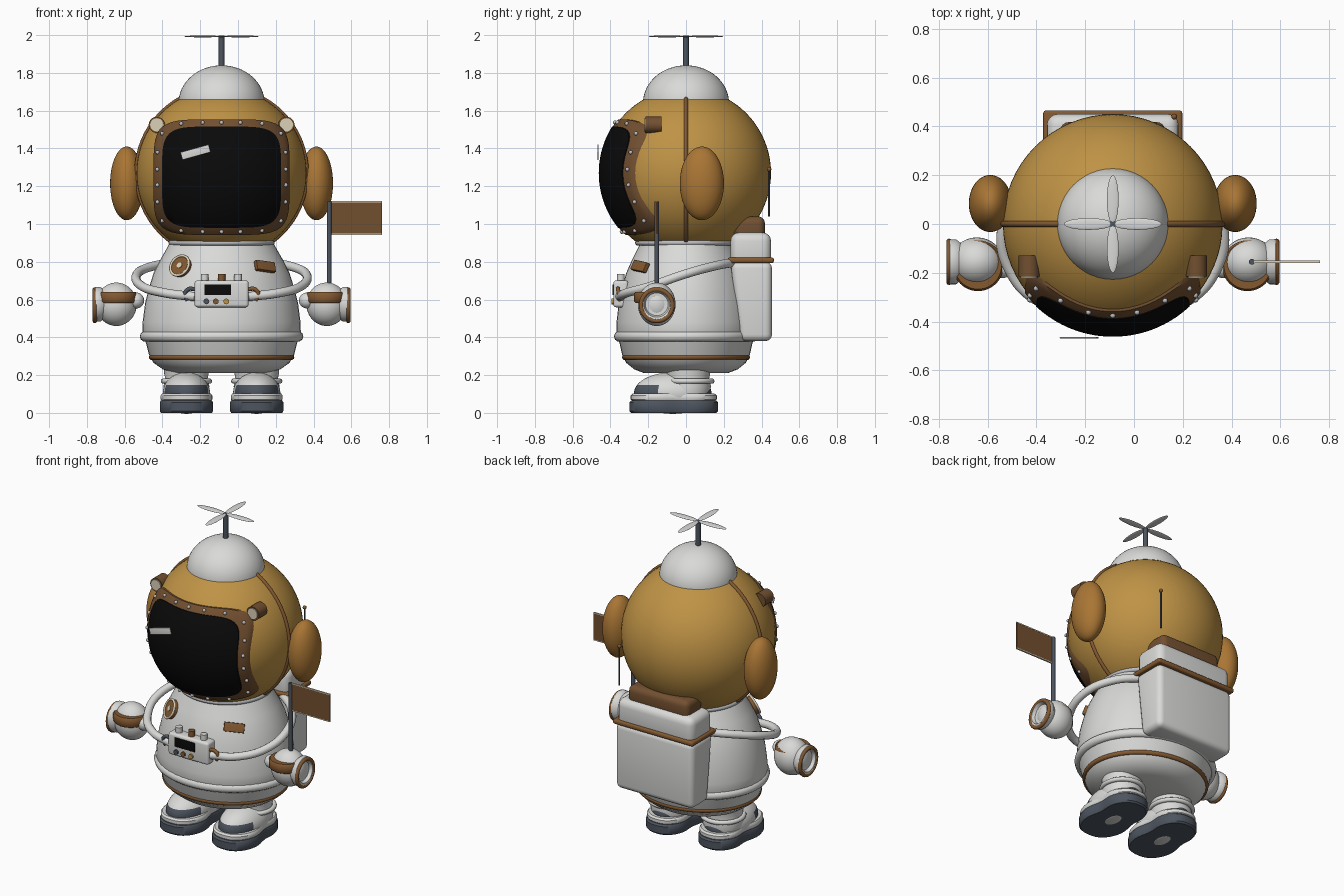
import bpy, bmesh, math
from math import sin, cos, pi, sqrt, exp
from mathutils import Matrix, Euler, Vector

if "Cube" in bpy.data.objects:
    bpy.data.objects.remove(bpy.data.objects["Cube"])

CX = -0.087                      # the body stands left of centre; the flag balances it
HELMET = Vector((0, 0, 1.27))


def material(name, r, g, b):
    m = bpy.data.materials.new(name)
    m.use_nodes = True
    m.diffuse_color = (r, g, b, 1)
    m.node_tree.nodes["Principled BSDF"].inputs["Base Color"].default_value = (r, g, b, 1)
    return m


white = material("suit white", .70, .70, .69)
gold = material("helmet gold", .52, .29, .06)
amber = material("ear amber", .40, .18, .035)
brown = material("leather brown", .17, .08, .03)
trim = material("trim brown", .23, .10, .03)
slate = material("slate", .075, .09, .115)
cream = material("cream", .72, .64, .48)
black = material("visor black", .003, .003, .003)
silver = material("rivet silver", .50, .51, .53)


def finish(name, bm, mat, loc=(0, 0, 0), rot=(0, 0, 0), scale=(1, 1, 1)):
    """Place a bmesh relative to the body axis and shade it."""
    m = Matrix.LocRotScale(Vector(loc) + Vector((CX, 0, 0)), Euler(rot), Vector(scale))
    bmesh.ops.remove_doubles(bm, verts=bm.verts, dist=1e-5)
    bmesh.ops.transform(bm, matrix=m, verts=bm.verts)
    bmesh.ops.recalc_face_normals(bm, faces=bm.faces)
    me = bpy.data.meshes.new(name)
    bm.to_mesh(me)
    bm.free()
    ob = bpy.data.objects.new(name, me)
    bpy.context.collection.objects.link(ob)
    me.materials.append(mat)
    smooth(ob)
    return ob


def smooth(ob):
    bpy.ops.object.select_all(action='DESELECT')
    ob.select_set(True)
    bpy.context.view_layer.objects.active = ob
    bpy.ops.object.shade_smooth_by_angle(angle=math.radians(40))


def skin(bm, rings, wrap=False):
    """Bridge equal closed rings of points with quads."""
    rows = [[bm.verts.new(p) for p in r] for r in rings]
    pairs = list(zip(rows, rows[1:])) + ([(rows[-1], rows[0])] if wrap else [])
    for a, b in pairs:
        for i in range(len(a)):
            j = (i + 1) % len(a)
            bm.faces.new((a[i], a[j], b[j], b[i]))
    return rows


def lathe(name, profile, mat, loc=(0, 0, 0), rot=(0, 0, 0), scale=(1, 1, 1), wrap=False, n=48):
    bm = bmesh.new()
    skin(bm, [[(r * cos(2 * pi * i / n), r * sin(2 * pi * i / n), z) for i in range(n)]
              for r, z in profile], wrap)
    bmesh.ops.dissolve_degenerate(bm, edges=bm.edges, dist=1e-6)
    return finish(name, bm, mat, loc, rot, scale)


def ring(name, R, r, mat, loc, rot=(0, 0, 0), scale=(1, 1, 1)):
    prof = [(R + r * cos(k * pi / 5), r * sin(k * pi / 5)) for k in range(10)]
    return lathe(name, prof, mat, loc, rot, scale, True, 64)


def rod(name, r, h, mat, loc, rot=(0, 0, 0), n=24):
    return lathe(name, [(0, -h / 2), (r, -h / 2), (r, h / 2), (0, h / 2)], mat, loc, rot, n=n)


def ball(name, radii, mat, loc, u=32, v=20):
    bm = bmesh.new()
    bmesh.ops.create_uvsphere(bm, u_segments=u, v_segments=v, radius=1)
    return finish(name, bm, mat, loc, scale=radii)


def box(name, size, mat, loc, bevel=.01, rot=(0, 0, 0), taper=0):
    bm = bmesh.new()
    bmesh.ops.create_cube(bm, size=1)
    bmesh.ops.scale(bm, vec=size, verts=bm.verts)
    for v in bm.verts:
        if v.co.z < 0 and v.co.y < 0:
            v.co.y += taper
    if bevel:
        bmesh.ops.bevel(bm, geom=bm.edges[:], offset=bevel, segments=4, profile=.5, affect='EDGES')
    return finish(name, bm, mat, loc, rot)


def tube(name, pts, r, mat):
    cu = bpy.data.curves.new(name, 'CURVE')
    cu.dimensions, cu.bevel_depth, cu.bevel_resolution, cu.use_fill_caps = '3D', r, 4, True
    sp = cu.splines.new('BEZIER')
    sp.bezier_points.add(len(pts) - 1)
    for p, co in zip(sp.bezier_points, pts):
        p.co = Vector(co) + Vector((CX, 0, 0))
        p.handle_left_type = p.handle_right_type = 'AUTO'
    ob = bpy.data.objects.new(name, cu)
    bpy.context.collection.objects.link(ob)
    cu.materials.append(mat)
    bpy.ops.object.select_all(action='DESELECT')
    ob.select_set(True)
    bpy.context.view_layer.objects.active = ob
    bpy.ops.object.convert(target='MESH')
    smooth(ob)


# Torso, neck and belts: round in plan, a little flatter front to back
OVAL = (1, .88, 1)
lathe("torso", [(0, .21), (.25, .21), (.31, .23), (.36, .265), (.385, .31), (.40, .37), (.42, .41),
                (.418, .48), (.405, .58), (.385, .66), (.36, .74), (.325, .81), (.285, .88),
                (.27, .91), (0, .91)], white, scale=OVAL)
ring("waist_ring", .405, .028, white, (0, 0, .405), scale=OVAL)
ring("belt", .37, .015, trim, (0, 0, .295), scale=OVAL)
ring("neck_ring", .267, .014, silver, (0, 0, .9), scale=(1, .96, 1))

# Helmet, seam, top dome and propeller
ball("helmet", (.45, .45, .45), gold, HELMET, 64, 40)
ring("helmet_seam", .45, .012, trim, HELMET, (pi / 2, 0, 0))
ball("top_dome", (.228, .228, .2), white, (0, 0, 1.64), 48, 32)
rod("mast", .015, .18, slate, (0, 0, 1.905))
for k in range(4):
    a = k * pi / 2
    ball("propeller_blade", (.1, .024, .005) if k % 2 == 0 else (.024, .1, .005), white,
         (.1 * cos(a), .1 * sin(a), 1.993), 24, 8)


# Visor and riveted frame, laid over the helmet sphere
def on_helmet(a, s, hw, hh, R):
    c, d = cos(a), sin(a)
    k = s / (abs(c) ** 5 + abs(d) ** 5) ** .2
    x, z = hw * c * k, hh * d * k - .022
    return x, -sqrt(R * R - x * x - z * z), z


def helmet_patch(name, mat, hw, hh, steps):
    bm = bmesh.new()
    skin(bm, [[on_helmet(2 * pi * i / 96, s, hw, hh, R) for i in range(96)] for s, R in steps])
    finish(name, bm, mat, HELMET)


helmet_patch("visor", black, .315, .268,
             [(0, .462)] + [(k / 12, .462) for k in range(1, 13)] + [(1, .44)])
helmet_patch("visor_frame", brown, .36, .306,
             [(.84, .44), (.84, .458), (.9, .459), (.95, .459), (1, .458), (1, .435)])
for k in range(22):
    p = Vector(on_helmet(2 * pi * (k + .5) / 22, .945, .36, .306, .461))
    ball("rivet", (.011, .011, .011), silver, HELMET + p, 10, 8)
box("visor_glint", (.155, .006, .042), white, (-.138, -.466, 1.38), .0025, (0, -.27, 0))

# Ears, lamps
for s in (-1, 1):
    ball("ear", (.088, .117, .195), amber, (s * .502, .084, 1.215), 40, 28)
    rod("lamp", .043, .085, brown, (s * .343, -.172, 1.525), (pi / 2, 0, 0))
    rod("lamp_lens", .035, .008, cream, (s * .343, -.217, 1.525), (pi / 2, 0, 0))

# Chest unit
box("chest_box", (.286, .08, .142), white, (0, -.345, .63), .016)
box("chest_screen", (.14, .008, .058), black, (-.02, -.386, .652), .002)
for x, m in ((-.08, slate), (-.03, trim), (.025, gold)):
    rod("chest_button", .015, .012, m, (x, -.388, .59), (pi / 2, 0, 0))
for x, m in ((-.09, white), (0, trim), (.087, white)):
    rod("chest_knob", .02, .04, m, (x, -.345, .715))
for s, m in ((-1, slate), (1, trim)):
    tube("chest_hook", [(s * .14, -.36, .655), (s * .175, -.36, .655), (s * .195, -.355, .625),
                        (s * .18, -.35, .595)], .011, m)
    tube("air_hose", [(s * .14, -.35, .615), (s * .3, -.315, .635), (s * .42, -.19, .67),
                      (s * .45, -.02, .73), (s * .37, .14, .775), (s * .2, .27, .80)], .024, white)

# Patches on the chest
rod("round_patch", .058, .03, trim, (-.215, -.243, .775), (1.15, 0, -.6), 32)
ring("round_patch_edge", .057, .007, cream, (-.222, -.255, .78), (1.15, 0, -.6))
rod("round_patch_centre", .016, .036, cream, (-.215, -.243, .775), (1.15, 0, -.6))
box("name_patch", (.12, .055, .025), trim, (.23, -.243, .775), .003, (1.15, .12, .6))

# Gloves with hollow flared cuffs
for s in (-1, 1):
    hand = Vector((s * .557, -.155, .575))
    out = (0, s * pi / 2, 0)
    ball("glove", (.108, .1, .115), white, hand)
    ball("thumb", (.042, .042, .042), white, hand + Vector((-s * .105, -.025, .02)), 20, 14)
    lathe("glove_band", [(0, -.03), (.096, -.03), (.104, -.02), (.104, .02), (.096, .03), (0, .03)],
          trim, hand + Vector((-s * .005, -.016, .036)))
    lathe("cuff", [(.07, .05), (.08, .07), (.092, .085), (.092, .11), (.08, .122), (.068, .12),
                   (.06, .1), (0, .095)], white, hand, out)
    ring("cuff_trim", .083, .012, trim, hand + Vector((s * .114, 0, -.005)), out)

# Flag held in the left glove
rod("flag_pole", .012, .46, slate, (.57, -.155, .89))
box("flag", (.272, .008, .17), brown, (.714, -.155, 1.032), 0)
for dz in (-.086, .086):
    box("flag_edge", (.272, .01, .006), cream, (.714, -.155, 1.032 + dz), 0)

# Backpack with strap, roll and floating aerial
box("pack_body", (.55, .22, .42), white, (0, .345, .59), .035, taper=.05)
box("pack_lid", (.54, .215, .18), white, (0, .343, .865), .045)
box("pack_strap", (.57, .245, .03), trim, (0, .343, .808), .012)
box("pack_roll", (.43, .165, .12), brown, (0, .335, .98), .035)
rod("aerial", .005, .25, slate, (.252, .44, 1.165), n=10)
ball("aerial_tip", (.012, .012, .012), trim, (.252, .44, 1.29), 12, 8)


# Boots and legs
def sole_outline(k, z, n=56):
    pts = []
    for i in range(n):
        c, d = cos(2 * pi * i / n), sin(2 * pi * i / n)
        y = math.copysign(abs(d) ** .85, d) * .235
        w = (.15 - .012 * (y > 0) * d) * (1 - .17 * exp(-((y - .03) / .08) ** 2))
        pts.append((k * w * math.copysign(abs(c) ** .8, c), k * y - .065, z))
    return pts


def slab(name, z0, z1, k, e, mat, x):
    bm = bmesh.new()
    rows = skin(bm, [sole_outline(k - e, z0), sole_outline(k, z0 + .01),
                     sole_outline(k, z1 - .01), sole_outline(k - e, z1)])
    bm.faces.new(rows[0])
    bm.faces.new(rows[-1])
    finish(name, bm, mat, (x, 0, 0))


for s in (-1, 1):
    x = s * .186
    slab("boot_sole", 0, .066, 1, .04, slate, x)
    slab("boot_welt", .062, .102, .97, .05, white, x)
    upper = ball("boot_upper", (.125, .205, .11), white, (x, -.07, .105), 48, 40)
    upper.data.materials.append(slate)
    for f in upper.data.polygons:
        if f.center.z < .145 and not -.14 < f.center.y < .04:
            f.material_index = 1
    lathe("leg", [(0, .1), (.115, .1), (.122, .14), (.112, .18), (.118, .21), (.118, .28), (0, .28)],
          white, (x, .01, 0))
    ring("ankle_ring", .122, .014, white, (x, .015, .168))
